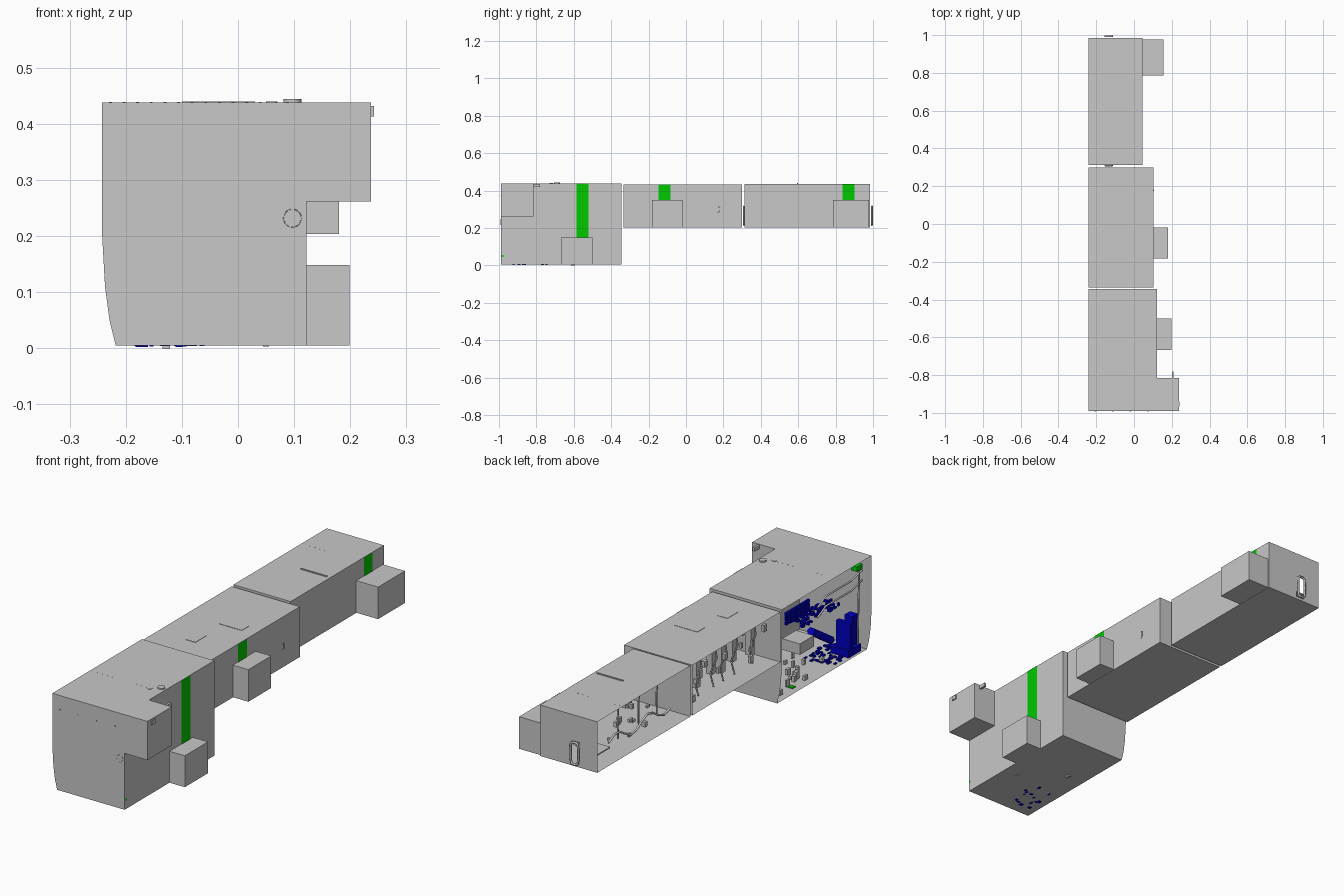
import bpy, bmesh, math, random
from mathutils import Vector

random.seed(4)
if "Cube" in bpy.data.objects:
    bpy.data.objects.remove(bpy.data.objects["Cube"])


def material(name, color):
    m = bpy.data.materials.new(name)
    m.use_nodes = True
    m.diffuse_color = (*color, 1)
    m.node_tree.nodes["Principled BSDF"].inputs["Base Color"].default_value = (*color, 1)
    return m


GREY = material("hull grey", (0.58, 0.58, 0.58))
GREEN = material("marker green", (0.0, 0.58, 0.0))
BLUE = material("equipment blue", (0.0, 0.0, 0.55))
AXES = {"+x": (1, 0, 0), "-x": (-1, 0, 0), "+y": (0, 1, 0),
        "-y": (0, -1, 0), "+z": (0, 0, 1), "-z": (0, 0, -1)}
BAY = ("+x", "+y", "-y", "+z", "-z")


def finish(name, bm, mat):
    mesh = bpy.data.meshes.new(name)
    bm.to_mesh(mesh)
    bm.free()
    mesh.materials.append(mat)
    ob = bpy.data.objects.new(name, mesh)
    bpy.context.collection.objects.link(ob)


def box(name, x, y, z, mat=GREY, keep=tuple(AXES)):
    """Box from three ranges, keeping only the listed sides."""
    bm = bmesh.new()
    bmesh.ops.create_cube(bm, size=1)
    drop = [f for f in bm.faces
            if not any(f.normal.dot(Vector(AXES[k])) > 0.9 for k in keep)]
    bmesh.ops.delete(bm, geom=drop, context='FACES')
    for v in bm.verts:
        v.co = [r[0] + (c + 0.5) * (r[1] - r[0]) for r, c in zip((x, y, z), v.co)]
    finish(name, bm, mat)


def scatter(name, count, x, y, z, size, mat):
    """Loose blocks spread through a region."""
    bm = bmesh.new()
    for _ in range(count):
        made = bmesh.ops.create_cube(bm, size=1)["verts"]
        mid = [random.uniform(*r) for r in (x, y, z)]
        dims = [s * random.uniform(0.5, 1.2) for s in size]
        for v in made:
            v.co = [m + c * d for m, c, d in zip(mid, v.co, dims)]
    finish(name, bm, mat)


def pipe(name, points, radius, mat=GREY, cyclic=False):
    cu = bpy.data.curves.new(name, 'CURVE')
    cu.dimensions = '3D'
    cu.bevel_depth = radius
    cu.bevel_resolution = 1
    cu.use_fill_caps = True
    sp = cu.splines.new('POLY')
    sp.points.add(len(points) - 1)
    for p, co in zip(sp.points, points):
        p.co = (*co, 1)
    sp.use_cyclic_u = cyclic
    cu.materials.append(mat)
    ob = bpy.data.objects.new(name, cu)
    bpy.context.collection.objects.link(ob)


def door_frame(name, y, radius):
    """Rounded upright doorway trim."""
    pts = []
    for i in range(24):
        a = math.tau * i / 24
        c, s = math.cos(a), math.sin(a)
        pts.append((-0.134 + 0.019 * math.copysign(abs(c) ** 0.5, c), y,
                    0.266 + 0.05 * math.copysign(abs(s) ** 0.5, s)))
    pipe(name, pts, radius, cyclic=True)


def disc(name, centre, radius, height):
    bpy.ops.mesh.primitive_cylinder_add(vertices=20, radius=radius, depth=height, location=centre)
    bpy.context.object.name = name
    bpy.context.object.data.materials.append(GREY)


# Front module: open on one side, with curved lower edge on its end walls
profile = [(-0.242, 0.438), (0.122, 0.438), (0.122, 0.005), (-0.218, 0.005),
           (-0.229, 0.05), (-0.237, 0.11), (-0.242, 0.2)]
bm = bmesh.new()
front, back = [[bm.verts.new((x, y, z)) for x, z in profile] for y in (-0.99, -0.345)]
bm.faces.new(front)
bm.faces.new(list(reversed(back)))
for i in range(3):
    bm.faces.new((front[i + 1], front[i], back[i], back[i + 1]))
# make every face point outwards
middle = Vector((-0.06, -0.67, 0.22))
bm.normal_update()
for f in bm.faces:
    if f.normal.dot(f.calc_center_median() - middle) < 0:
        f.normal_flip()
finish("front_module", bm, GREY)

# Middle and rear modules
box("middle_module", (-0.242, 0.102), (-0.335, 0.30), (0.203, 0.432), keep=BAY)
box("rear_module", (-0.242, 0.046), (0.313, 0.984), (0.203, 0.435),
    keep=("+x", "-y", "+z", "-z"))

# Rear end wall around the doorway
wall = (0.9, 0.984)
for name, x, z in (("left", (-0.115, 0.046), (0.203, 0.435)),
                   ("right", (-0.242, -0.153), (0.203, 0.435)),
                   ("upper", (-0.153, -0.115), (0.316, 0.435)),
                   ("lower", (-0.153, -0.115), (0.203, 0.216))):
    box("rear_wall_" + name, x, wall, z, keep=("+y",))
door_frame("rear_door_frame", 0.994, 0.005)
door_frame("rear_inner_door_frame", 0.309, 0.004)

# Bays standing out from the closed side
box("front_overhang", (0.122, 0.237), (-0.99, -0.815), (0.262, 0.438), keep=BAY)
box("front_bay", (0.122, 0.199), (-0.667, -0.50), (0.005, 0.148), keep=BAY)
box("middle_bay", (0.102, 0.18), (-0.183, -0.018), (0.204, 0.35), keep=BAY)
box("rear_bay", (0.046, 0.156), (0.785, 0.978), (0.204, 0.35), keep=BAY)

# Green marker stripes above the bays
for name, x, y, z in (("front", 0.124, (-0.585, -0.52), (0.148, 0.438)),
                      ("middle", 0.104, (-0.147, -0.083), (0.35, 0.432)),
                      ("rear", 0.048, (0.838, 0.90), (0.35, 0.435))):
    box(name + "_stripe", (x - 0.01, x), y, z, GREEN, keep=("+x",))
box("side_marker", (0.115, 0.124), (-0.987, -0.977), (0.044, 0.055), GREEN, keep=("+x",))

# Roof and outside fittings
box("roof_fin", (-0.1, 0.03), (0.594, 0.6), (0.43, 0.4395))
box("small_hatch", (-0.10, -0.05), (-0.235, -0.155), (0.428, 0.4335))
box("long_hatch", (-0.075, 0.04), (-0.03, 0.025), (0.428, 0.4335))
disc("roof_cap", (0.097, -0.69, 0.44), 0.016, 0.008)
disc("roof_cap_small", (0.06, -0.72, 0.438), 0.01, 0.003)
pipe("front_ring", [(0.097 + 0.016 * math.cos(math.tau * i / 20), -0.99,
                     0.232 + 0.016 * math.sin(math.tau * i / 20)) for i in range(20)],
     0.0008, cyclic=True)
box("corner_lamp", (0.234, 0.242), (-0.965, -0.94), (0.413, 0.432))
box("overhang_bracket", (0.2, 0.21), (-0.817, -0.78), (0.418, 0.435))
pipe("side_handle", [(0.1, 0.17, 0.28), (0.105, 0.18, 0.29), (0.105, 0.18, 0.31),
                     (0.1, 0.17, 0.315)], 0.002)
for i in range(4):
    x = -0.205 + 0.0925 * i
    box("front_bolt", (x - 0.003, x + 0.003), (-0.992, -0.989), (0.37, 0.375))
for y, top, right, count in ((-0.72, 0.4385, 0.11, 14), (0.80, 0.4355, 0.035, 10)):
    for i in range(count):
        x = -0.23 + (right + 0.23) * i / count
        box("roof_rivet", (x, x + 0.005), (y, y + 0.002), (0.43, top))

# Blue equipment inside the front module
box("console_tall", (-0.19, -0.15), (-0.965, -0.925), (0.01, 0.17), BLUE)
box("console_back", (-0.21, -0.14), (-0.9, -0.88), (0.01, 0.16), BLUE)
box("console_base", (-0.21, -0.12), (-0.96, -0.87), (0.008, 0.04), BLUE)
pipe("blue_tank", [(-0.10, -0.755, 0.145), (-0.10, -0.9, 0.05)], 0.018, BLUE)
scatter("floor_debris", 50, (-0.2, -0.06), (-0.95, -0.76), (0.007, 0.013),
        (0.015, 0.015, 0.008), BLUE)
scatter("upper_debris", 44, (-0.2, -0.12), (-0.83, -0.56), (0.262, 0.28),
        (0.014, 0.02, 0.012), BLUE)
for i in range(5):
    for j in range(3):
        y, z = -0.65 + 0.035 * i, 0.295 + 0.02 * j
        box("blue_panel", (-0.17, -0.16), (y, y + 0.03), (z, z + 0.016), BLUE)
box("green_box", (-0.21, -0.18), (-0.97, -0.93), (0.378, 0.4), GREEN)
box("green_floor_plate", (-0.19, -0.165), (-0.515, -0.495), (0.006, 0.012), GREEN)

# Grey furniture and rails inside the front module
box("crate", (-0.14, -0.05), (-0.72, -0.62), (0.1, 0.15))
scatter("front_clutter", 22, (-0.2, 0.05), (-0.75, -0.4), (0.015, 0.05),
        (0.015, 0.02, 0.03), GREY)
for z in (0.3, 0.345):
    pipe("hand_rail", [(-0.2, -0.98, z + 0.02), (-0.2, -0.9, z), (-0.2, -0.72, z),
                       (-0.2, -0.66, z - 0.03)], 0.004)
pipe("front_riser", [(-0.2, -0.95, 0.02), (-0.21, -0.94, 0.2), (-0.2, -0.96, 0.37)], 0.004)

# Lockers, clutter and hanging cables in the middle module
for i, y in enumerate((0.2, 0.11, 0.0, -0.07, -0.15, -0.28)):
    box("locker", (-0.14, -0.11), (y - 0.014, y + 0.014),
        (0.25 - 0.02 * (i % 2), 0.37 + 0.02 * (i % 3)))
    pipe("hanging_cable", [(-0.16, y + 0.03, 0.42), (-0.17, y + 0.02, 0.34),
                           (-0.15, y + 0.04, 0.27), (-0.16, y + 0.03, 0.21)], 0.004)
scatter("middle_clutter", 36, (-0.2, 0.05), (-0.3, 0.27), (0.22, 0.36),
        (0.015, 0.02, 0.035), GREY)

# Table, floor hose and cables in the rear module
box("table_top", (-0.22, -0.14), (0.86, 0.95), (0.262, 0.268))
box("table_leg", (-0.185, -0.175), (0.9, 0.91), (0.205, 0.262))
pipe("floor_hose", [(-0.17, 0.8 - 0.04 * i, 0.25 + 0.025 * math.sin(i * 1.1))
                    for i in range(12)], 0.005)
for y in (0.42, 0.55, 0.7):
    pipe("rear_cable", [(-0.15, y, 0.42), (-0.16, y + 0.02, 0.33),
                        (-0.14, y - 0.01, 0.22)], 0.004)
scatter("rear_clutter", 26, (-0.2, 0.02), (0.35, 0.93), (0.21, 0.3),
        (0.015, 0.025, 0.02), GREY)
